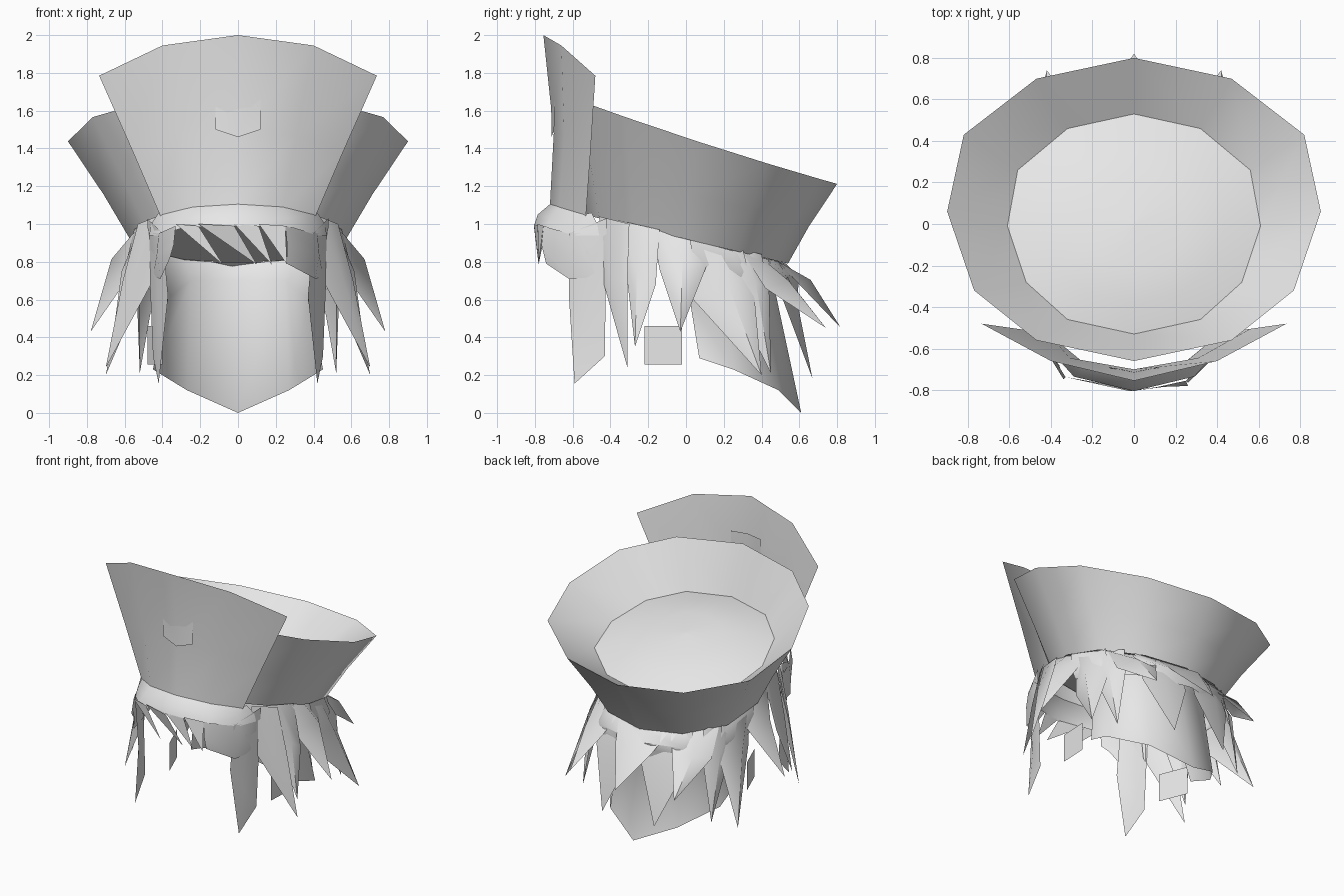
import bpy, bmesh, math
from mathutils import Vector

if "Cube" in bpy.data.objects:
    bpy.data.objects.remove(bpy.data.objects["Cube"])

grey = bpy.data.materials.new("light_grey")
grey.diffuse_color = (0.8, 0.8, 0.8, 1)
grey.use_nodes = True
grey.node_tree.nodes["Principled BSDF"].inputs["Base Color"].default_value = grey.diffuse_color


def build(name, verts, faces, angle=50):
    """Sheet or solid with faces turned away from the middle."""
    me = bpy.data.meshes.new(name)
    me.from_pydata([tuple(v) for v in verts], [], faces)
    bm = bmesh.new()
    bm.from_mesh(me)
    bmesh.ops.remove_doubles(bm, verts=bm.verts, dist=1e-4)
    bmesh.ops.recalc_face_normals(bm, faces=bm.faces)
    out = 0
    for f in bm.faces:
        c = f.calc_center_median() - Vector((0, 0, 0.6))
        out += f.normal.dot(c) * f.calc_area()
    if out < 0:
        bmesh.ops.reverse_faces(bm, faces=bm.faces)
    bm.to_mesh(me)
    bm.free()
    me.materials.append(grey)
    ob = bpy.data.objects.new(name, me)
    bpy.context.collection.objects.link(ob)
    bpy.ops.object.select_all(action='DESELECT')
    ob.select_set(True)
    bpy.context.view_layer.objects.active = ob
    bpy.ops.object.shade_smooth_by_angle(angle=math.radians(angle))
    return ob


def grid(name, rows, closed=False, angle=50):
    n = len(rows[0])
    verts = [v for r in rows for v in r]
    faces = []
    for i in range(len(rows) - 1):
        for j in range(n if closed else n - 1):
            k = (j + 1) % n
            faces.append((i * n + j, i * n + k, (i + 1) * n + k, (i + 1) * n + j))
    return build(name, verts, faces, angle)


def mirrored(half):
    """Extend a row that ends on x = 0 to the other side."""
    return half + [(-x, y, z) for x, y, z in reversed(half[:-1])]


def full_ring(half, height):
    """Twelve-sided ring from seven points, back to front."""
    pts = half + [(-x, y) for x, y in reversed(half[1:-1])]
    return [(x, y, height(y)) for x, y in pts]


# Hat brim: tilted, flared twelve-sided wall with a shallower inner slope
rim = [(0, .80), (.47, .70), (.82, .43), (.90, .06), (.77, -.32), (.47, -.56), (0, -.66)]
inner = [(0, .53), (.32, .46), (.56, .26), (.61, -.01), (.52, -.28), (.32, -.46), (0, -.53)]
foot = [(x * .94, y + (.01 if y > 0 else 0)) for x, y in inner]
waist = [((a[0] * .42 + b[0] * .58), (a[1] * .42 + b[1] * .58)) for a, b in zip(rim, foot)]
rim_ring = full_ring(rim, lambda y: 1.457 - .33 * y + .03 * y * y)
foot_ring = full_ring(foot, lambda y: .92 - .24 * y)
grid("hat_brim_outside", [rim_ring, full_ring(waist, lambda y: 1.16 - .27 * y), foot_ring], True)
grid("hat_brim_inside", [rim_ring, full_ring(inner, lambda y: 1.20 - .28 * y)], True)

# Hat crown: shallow dome closing the brim, and flat underside
rings = [[(x * s, y * s, 1.20 - .28 * y * s + h) for x, y, _ in full_ring(inner, lambda y: 0)]
         for s, h in ((1, 0), (.72, .05), (.4, .08), (.001, .09))]
grid("hat_crown", rings, True)
build("hat_underside", [(x, y, z + .005) for x, y, z in foot_ring], [tuple(range(12))])

# Raised front flap
grid("hat_front_flap", [
    mirrored([(.735, -.48, 1.785), (.40, -.66, 1.945), (0, -.755, 2.0)]),
    mirrored([(.56, -.505, 1.39), (.31, -.645, 1.47), (0, -.70, 1.48)]),
    mirrored([(.41, -.53, 1.04), (.24, -.67, 1.085), (0, -.72, 1.105)])])

# Pointed badge plate sunk into the flap at its top
build("flap_badge", [(-.12, -.69, 1.74), (-.12, -.698, 1.50), (0, -.712, 1.46),
                     (.12, -.698, 1.50), (.12, -.69, 1.74), (0, -.715, 1.74)],
      [(0, 1, 2), (0, 2, 5), (5, 2, 4), (2, 3, 4)])

# Fringe: bulging sheet under the flap
grid("fringe", [
    mirrored([(.42, -.50, 1.06), (.40, -.54, 1.05), (.24, -.67, 1.09), (0, -.72, 1.105)]),
    mirrored([(.46, -.47, 1.0), (.41, -.57, 1.0), (.26, -.72, 1.03), (0, -.785, 1.05)]),
    mirrored([(.47, -.46, .94), (.42, -.59, .94), (.29, -.735, .98), (0, -.805, .99)])])

# Slanted fringe teeth
apex = [-.33, -.21, -.02, .11, .25]
for x0, x1, tip in zip(apex, apex[1:], (-.08, .10, .18, .26)):
    y0, y1 = (-.81 + .22 * abs(q) for q in (x0, x1))
    build("fringe_tooth", [(x0, y0, 1.0), (x1, y1, .99), (tip, -.78, .785)], [(0, 1, 2)])

# Soft corner pieces of the fringe, curling inward below
for s, x, xb, yb, zb in ((1, .25, .26, -.74, .79), (-1, .33, .36, -.68, .82)):
    y = -.81 + .22 * x
    build("fringe_corner", [(s * x, y, .99), (s * .42, -.59, .95), (s * .47, -.45, .95),
                            (s * .45, -.45, .72), (s * .41, -.62, .71), (s * xb, yb, zb),
                            (s * (x + .01), y - .01, .89), (s * .43, -.60, .84)],
          [(0, 1, 7, 6), (6, 7, 4, 5), (1, 2, 3, 7), (7, 3, 4)])

# Skirt of short hair around the back, under the hat
grid("back_skirt", [
    mirrored([(.56, .02, .92), (.53, .24, .86), (.31, .45, .81), (0, .53, .79)]),
    mirrored([(.58, .04, .80), (.55, .28, .75), (.34, .52, .73), (0, .60, .72)]),
    mirrored([(.55, .05, .72), (.50, .30, .66), (.32, .51, .63), (0, .59, .62)])])

# Long back hair hanging to a point
grid("back_hair", [
    mirrored([(.54, .0, .92), (.48, .25, .86), (.28, .45, .81), (0, .53, .79)]),
    mirrored([(.37, .02, .60), (.38, .22, .60), (.25, .40, .70), (0, .46, .70)]),
    mirrored([(.43, .07, .29), (.45, .25, .23), (.27, .49, .12), (0, .61, 0)])])


def lock(name, a, b, c, d, tip, ridge=.09, sides=(1, -1)):
    """Pointed strand: root a-b, middle c-d, tip, with a raised centre ridge."""
    a, b, c, d, tip = map(Vector, (a, b, c, d, tip))
    mid = (c + d) / 2
    mid += Vector((mid.x, mid.y, 0)).normalized() * ridge + Vector((0, 0, ridge * .4))
    for s in sides:
        pts = [(s * p.x, p.y, p.z) for p in (a, (a + b) / 2, b, c, mid, d, tip)]
        build(name, pts, [(0, 1, 4, 3), (1, 2, 5, 4), (3, 4, 6), (4, 5, 6)])


# Side locks, front to back
lock("cheek_lock", (.40, -.62, .95), (.48, -.42, 1.03), (.37, -.62, .62), (.45, -.43, .30), (.42, -.59, .155), .02)
lock("thin_lock", (.43, -.46, 1.04), (.53, -.30, 1.0), (.45, -.44, .70), (.61, -.31, .70), (.70, -.31, .24), .03)
lock("temple_lock", (.48, -.36, 1.02), (.55, -.14, .97), (.52, -.32, .78), (.62, -.16, .68), (.67, -.27, .35), .05)
lock("side_lock", (.53, -.18, .98), (.54, .11, .92), (.55, -.14, .76), (.57, .11, .78), (.78, -.03, .43), .11)
lock("rear_side_lock", (.54, .05, .93), (.50, .30, .87), (.52, .02, .62), (.52, .36, .64), (.70, .40, .20), .10)
lock("rear_corner_lock", (.51, .20, .89), (.42, .40, .84), (.52, .22, .66), (.44, .44, .66), (.52, .45, .21), .07)

# Back locks: short outer corner, long lower pair, short centre
lock("back_corner_lock", (.48, .30, .85), (.22, .49, .80), (.50, .42, .66), (.28, .56, .68), (.42, .74, .45), .07)
lock("back_long_lock", (.36, .43, .82), (.03, .53, .79), (.36, .52, .58), (.04, .58, .58), (.21, .67, .18), .04)
lock("back_centre_lock", (.20, .49, .80), (-.20, .49, .80), (.15, .60, .68), (-.15, .60, .68),
     (0, .82, .45), .06, (1,))

# Small square ear tabs
for s, front, back in ((-1, .40, .48), (1, .42, .43)):
    build("ear_tab", [(s * front, -.22, .46), (s * back, -.02, .46), (s * back, -.02, .255),
                      (s * front, -.22, .255)], [(0, 1, 2, 3)])
